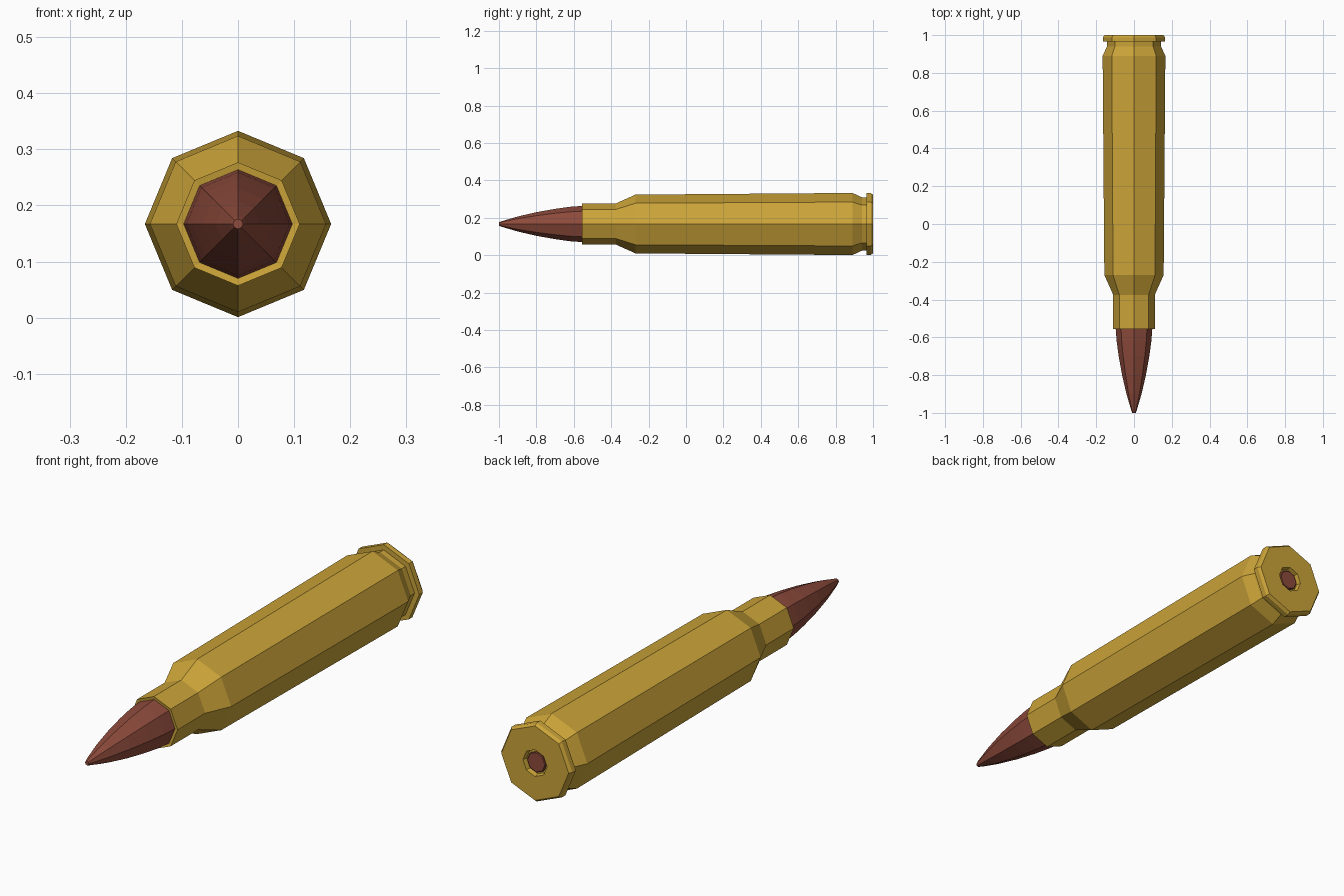
import bpy, bmesh, math

if "Cube" in bpy.data.objects:
    bpy.data.objects.remove(bpy.data.objects["Cube"])

SIDES = 8
CENTRE_Z = 0.167


def material(name, colour):
    m = bpy.data.materials.new(name)
    m.diffuse_color = (*colour, 1)
    m.use_nodes = True
    m.node_tree.nodes["Principled BSDF"].inputs["Base Color"].default_value = m.diffuse_color
    return m


def lathe(name, profile, mat):
    """Revolve (y, radius) points round the long axis; radius 0 makes a pole."""
    bm = bmesh.new()
    rings = []
    for y, r in profile:
        rings.append([bm.verts.new((r * math.sin(math.tau * i / SIDES), y,
                                    CENTRE_Z + r * math.cos(math.tau * i / SIDES)))
                      for i in range(SIDES)])
    for a, b in zip(rings, rings[1:]):
        for i in range(SIDES):
            j = (i + 1) % SIDES
            bm.faces.new((a[i], a[j], b[j], b[i]))
    bm.faces.new(rings[0])
    bm.faces.new(rings[-1])
    bmesh.ops.recalc_face_normals(bm, faces=bm.faces)
    mesh = bpy.data.meshes.new(name)
    bm.to_mesh(mesh)
    bm.free()
    mesh.materials.append(mat)
    obj = bpy.data.objects.new(name, mesh)
    bpy.context.collection.objects.link(obj)
    return obj


brass = material("brass", (0.60, 0.37, 0.04))
copper = material("copper", (0.27, 0.07, 0.045))

# Case: mouth, neck, shoulder, tapered body, groove, rim and recessed base
lathe("case", [(-0.555, 0.098), (-0.557, 0.110), (-0.375, 0.110), (-0.27, 0.157),
               (0.89, 0.166), (0.94, 0.143), (0.965, 0.143), (0.965, 0.165),
               (0.988, 0.165), (1.0, 0.156), (1.0, 0.056), (0.98, 0.052)], brass)

# Pointed tip with a curved taper
lathe("tip", [(-1.0, 0.009), (-0.985, 0.015), (-0.9, 0.040), (-0.8, 0.063),
              (-0.7, 0.081), (-0.62, 0.092), (-0.54, 0.098)], copper)

# Small cap set into the base
lathe("primer_cap", [(0.97, 0.043), (0.99, 0.043), (0.992, 0.040)], copper)
